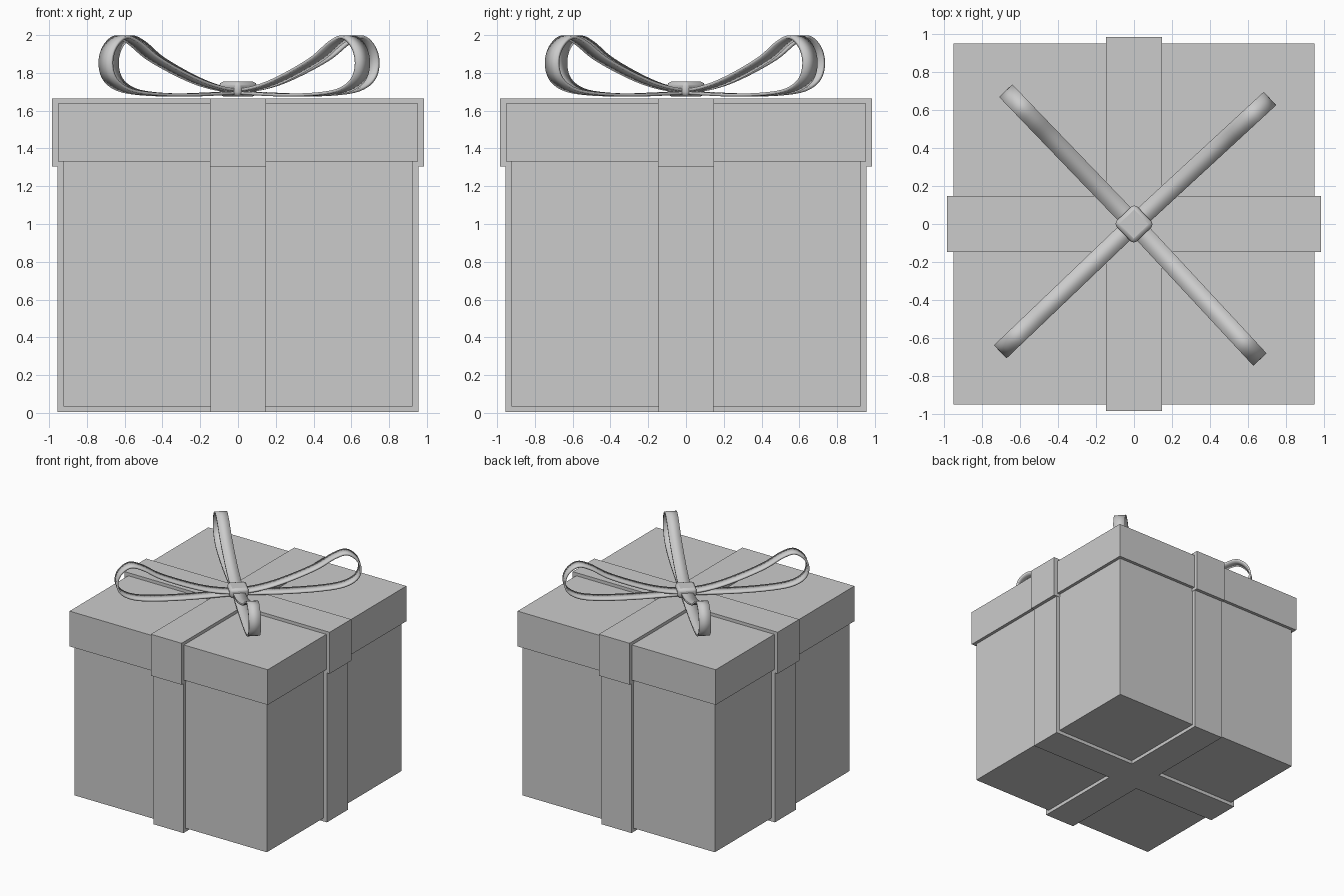
import bpy, bmesh, math
from mathutils import Vector, Matrix

if "Cube" in bpy.data.objects:
    bpy.data.objects.remove(bpy.data.objects["Cube"])


def make_object(name, bm):
    bmesh.ops.recalc_face_normals(bm, faces=bm.faces)
    mesh = bpy.data.meshes.new(name)
    bm.to_mesh(mesh)
    bm.free()
    ob = bpy.data.objects.new(name, mesh)
    bpy.context.collection.objects.link(ob)
    return ob


def smooth(ob, angle):
    bpy.ops.object.select_all(action='DESELECT')
    ob.select_set(True)
    bpy.context.view_layer.objects.active = ob
    bpy.ops.object.shade_smooth_by_angle(angle=math.radians(angle))


def prism(name, outline, z0, z1):
    bm = bmesh.new()
    face = bm.faces.new([bm.verts.new((x, y, z0)) for x, y in outline])
    top = bmesh.ops.extrude_face_region(bm, geom=[face], use_keep_orig=True)
    verts = [v for v in top["geom"] if isinstance(v, bmesh.types.BMVert)]
    bmesh.ops.translate(bm, verts=verts, vec=(0, 0, z1 - z0))
    return make_object(name, bm)


def square(h):
    return [(-h, -h), (h, -h), (h, h), (-h, h)]


def cross(length, w):
    # one arm of the plus, turned four times
    arm = [(length, -w), (length, w), (w, w)]
    turns = [Matrix.Rotation(k * math.pi / 2, 2) for k in range(4)]
    return [tuple(m @ Vector(p)) for m in turns for p in arm]


# Box, lid and the crossed ribbons that wrap each of them
prism("box_body", square(0.925), 0.035, 1.34)
prism("box_lid", square(0.952), 1.332, 1.638)
prism("body_ribbon", cross(0.956, 0.145), 0.005, 1.31)
prism("lid_ribbon", cross(0.985, 0.148), 1.305, 1.665)

# Bow loop path as (distance from centre, height)
PATH = [(0.02, 1.695), (0.15, 1.69), (0.40, 1.683), (0.65, 1.688), (0.83, 1.71),
        (0.935, 1.765), (0.968, 1.85), (0.94, 1.935), (0.86, 1.989), (0.76, 1.96),
        (0.63, 1.882), (0.46, 1.81), (0.29, 1.752), (0.15, 1.72), (0.02, 1.705)]


def spline(points, steps=5):
    p = [Vector(q) for q in points]
    p = [2 * p[0] - p[1]] + p + [2 * p[-1] - p[-2]]
    out = []
    for a, b, c, d in zip(p, p[1:], p[2:], p[3:]):
        for i in range(steps):
            t = i / steps
            out.append(0.5 * (2 * b + (c - a) * t + (2 * a - 5 * b + 4 * c - d) * t * t
                              + (3 * b - a - 3 * c + d) * t ** 3))
    return out + [p[-2]]


def bow_loop(name, angle):
    bm = bmesh.new()
    rows = [[bm.verts.new((q.x, y, q.y)) for y in (-0.048, 0.048)] for q in spline(PATH)]
    for a, b in zip(rows, rows[1:]):
        bm.faces.new((a[0], a[1], b[1], b[0]))
    ob = make_object(name, bm)
    ob.rotation_euler.z = math.radians(angle)
    mod = ob.modifiers.new("thickness", 'SOLIDIFY')
    mod.thickness = 0.016
    mod.offset = 0
    smooth(ob, 40)


for i, angle in enumerate((42.7, 133.9, 223.7, 312.9)):
    bow_loop(f"bow_loop_{i + 1}", angle)

# Knot: small bevelled block turned to the diagonal
knot = prism("bow_knot", square(0.076), 1.675, 1.755)
knot.rotation_euler.z = math.radians(44)
bevel = knot.modifiers.new("rounding", 'BEVEL')
bevel.width = 0.022
bevel.segments = 2
smooth(knot, 30)
